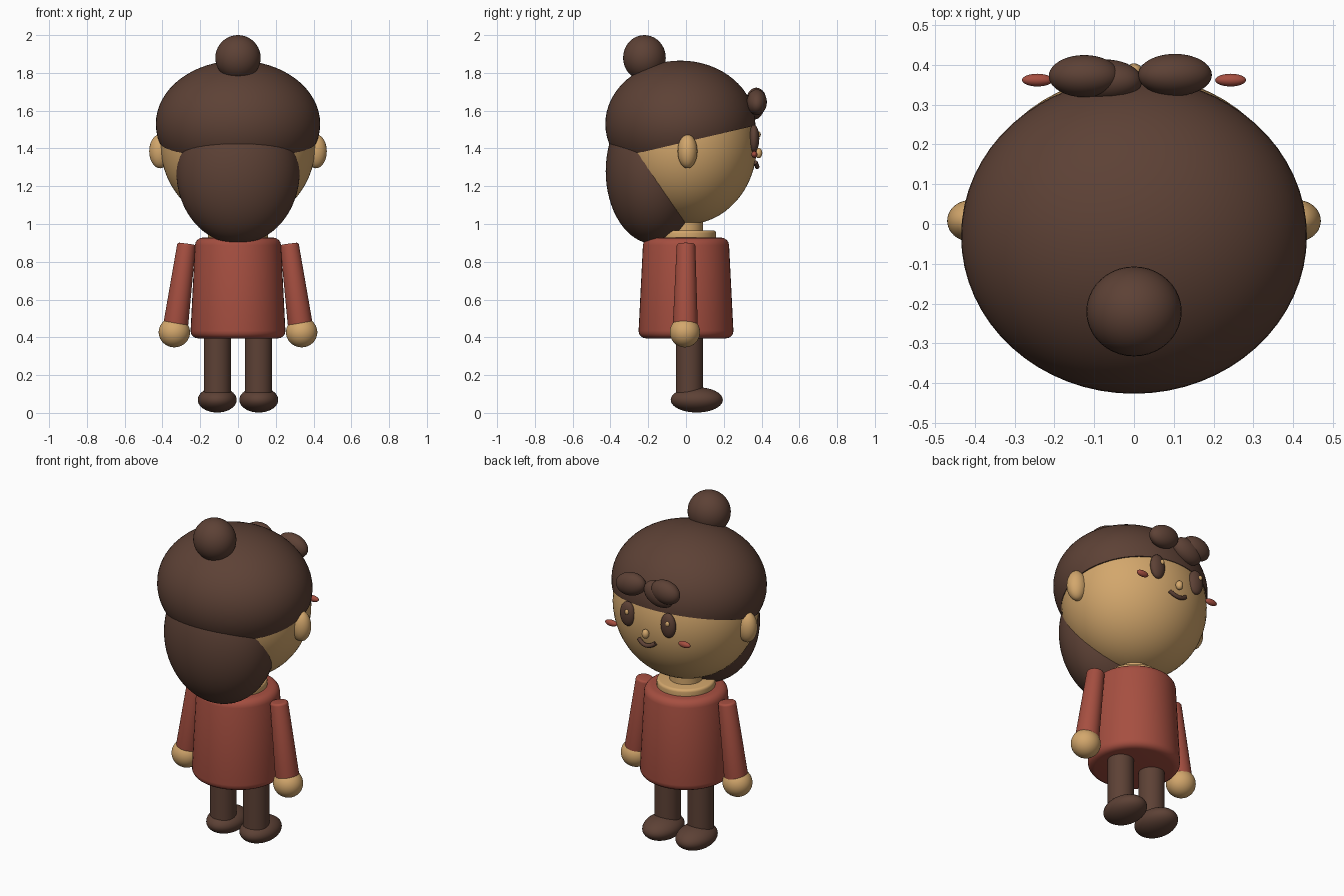
import bpy, bmesh, math
from mathutils import Vector, Matrix

if "Cube" in bpy.data.objects:
    bpy.data.objects.remove(bpy.data.objects["Cube"])


def material(name, rgb):
    m = bpy.data.materials.new(name)
    m.diffuse_color = (*rgb, 1)
    m.use_nodes = True
    m.node_tree.nodes["Principled BSDF"].inputs["Base Color"].default_value = m.diffuse_color
    return m


BROWN = material("dark brown", (0.109, 0.053, 0.036))
SKIN = material("warm tan", (0.65, 0.385, 0.15))
RED = material("brick red", (0.38, 0.078, 0.052))


def finish(name, bm, mat, angle=40):
    bmesh.ops.recalc_face_normals(bm, faces=bm.faces)
    me = bpy.data.meshes.new(name)
    bm.to_mesh(me)
    bm.free()
    me.materials.append(mat)
    ob = bpy.data.objects.new(name, me)
    bpy.context.collection.objects.link(ob)
    bpy.ops.object.select_all(action='DESELECT')
    ob.select_set(True)
    bpy.context.view_layer.objects.active = ob
    bpy.ops.object.shade_smooth_by_angle(angle=math.radians(angle))
    return ob


def ellipsoid(name, loc, radii, mat, tilt=0, cut=None, seg=40):
    """Scaled sphere, tilted about y; cut = (point, normal) keeps the normal side."""
    bm = bmesh.new()
    mx = (Matrix.Translation(loc) @ Matrix.Rotation(math.radians(tilt), 4, 'Y')
          @ Matrix.Diagonal((*radii, 1)))
    bmesh.ops.create_uvsphere(bm, u_segments=seg, v_segments=seg // 2, radius=1, matrix=mx)
    if cut:
        geom = bm.verts[:] + bm.edges[:] + bm.faces[:]
        res = bmesh.ops.bisect_plane(bm, geom=geom, plane_co=cut[0], plane_no=cut[1],
                                     clear_inner=True)
        edges = [e for e in res["geom_cut"] if isinstance(e, bmesh.types.BMEdge)]
        bmesh.ops.contextual_create(bm, geom=edges)
    return finish(name, bm, mat)


def cone(name, bottom, top, r1, r2, mat, bevel=0.0, seg=40):
    """Tapered cylinder between two points with rounded rims."""
    a, b = Vector(bottom), Vector(top)
    d = b - a
    mx = Matrix.Translation((a + b) / 2) @ d.to_track_quat('Z', 'Y').to_matrix().to_4x4()
    bm = bmesh.new()
    bmesh.ops.create_cone(bm, cap_ends=True, segments=seg, radius1=r1, radius2=r2,
                          depth=d.length, matrix=mx)
    if bevel:
        rims = [e for e in bm.edges if any(len(f.verts) > 4 for f in e.link_faces)]
        bmesh.ops.bevel(bm, geom=rims, offset=bevel, segments=4, profile=0.5,
                        affect='EDGES')
    return finish(name, bm, mat)


# Head and hair
ellipsoid("head", (0, 0, 1.417), (0.41, 0.375, 0.42), SKIN, seg=64)
ellipsoid("hair_cap", (0, -0.03, 1.53), (0.435, 0.397, 0.335), BROWN, seg=64,
          cut=((0, 0, 1.435), (0, -0.235, 1)))
ellipsoid("back_hair", (0, -0.17, 1.28), (0.327, 0.255, 0.385), BROWN, seg=64)
ellipsoid("hair_bun", (0, -0.22, 1.88), (0.12, 0.113, 0.12), BROWN)

# Fringe curls
ellipsoid("fringe_curl_right", (0.103, 0.375, 1.645), (0.094, 0.053, 0.066), BROWN, tilt=12)
ellipsoid("fringe_curl_left", (-0.125, 0.372, 1.655), (0.09, 0.053, 0.066), BROWN, tilt=-8)
ellipsoid("fringe_curl_middle", (-0.073, 0.36, 1.625), (0.096, 0.054, 0.068), BROWN, tilt=-20)

# Nose
ellipsoid("nose", (0, 0.384, 1.375), (0.021, 0.02, 0.027), SKIN, seg=20)

# Smiling mouth as a round tube
curve = bpy.data.curves.new("mouth_path", 'CURVE')
curve.dimensions = '3D'
curve.bevel_depth = 0.012
curve.bevel_resolution = 3
curve.use_fill_caps = True
spline = curve.splines.new('POLY')
spline.points.add(8)
for i, p in enumerate(spline.points):
    t = i / 4 - 1
    p.co = (0.055 * t, 0.377 - 0.01 * t * t, 1.303 + 0.024 * t * t, 1)
curve.materials.append(BROWN)
mouth = bpy.data.objects.new("mouth", curve)
bpy.context.collection.objects.link(mouth)

# Neck, collar and jumper
cone("neck", (0, 0, 0.9), (0, 0, 1.05), 0.09, 0.09, SKIN)
cone("collar", (0, 0, 0.9), (0, 0, 0.966), 0.16, 0.16, SKIN, bevel=0.015)
cone("jumper", (0, 0, 0.395), (0, 0, 0.928), 0.253, 0.226, RED, bevel=0.04, seg=48)

# Paired parts
for s, side in ((-1, "left"), (1, "right")):
    ellipsoid("ear_" + side, (s * 0.412, 0.008, 1.385), (0.058, 0.052, 0.09), SKIN)
    ellipsoid("eye_" + side, (s * 0.135, 0.36, 1.452), (0.047, 0.028, 0.073), BROWN, seg=28)
    ellipsoid("eye_glint_" + side, (s * 0.135 - 0.012, 0.386, 1.474),
              (0.012, 0.01, 0.015), SKIN, seg=16)
    ellipsoid("cheek_" + side, (s * 0.243, 0.362, 1.368), (0.039, 0.016, 0.018), RED, seg=24)
    cone("arm_" + side, (s * 0.333, -0.004, 0.44), (s * 0.272, 0, 0.896), 0.067, 0.049,
         RED, bevel=0.012)
    ellipsoid("hand_" + side, (s * 0.337, -0.006, 0.427), (0.083, 0.08, 0.08), SKIN)
    cone("leg_" + side, (s * 0.109, 0.018, 0.07), (s * 0.109, 0.018, 0.43), 0.072, 0.072, BROWN)
    ellipsoid("shoe_" + side, (s * 0.11, 0.057, 0.069), (0.103, 0.138, 0.067), BROWN)
